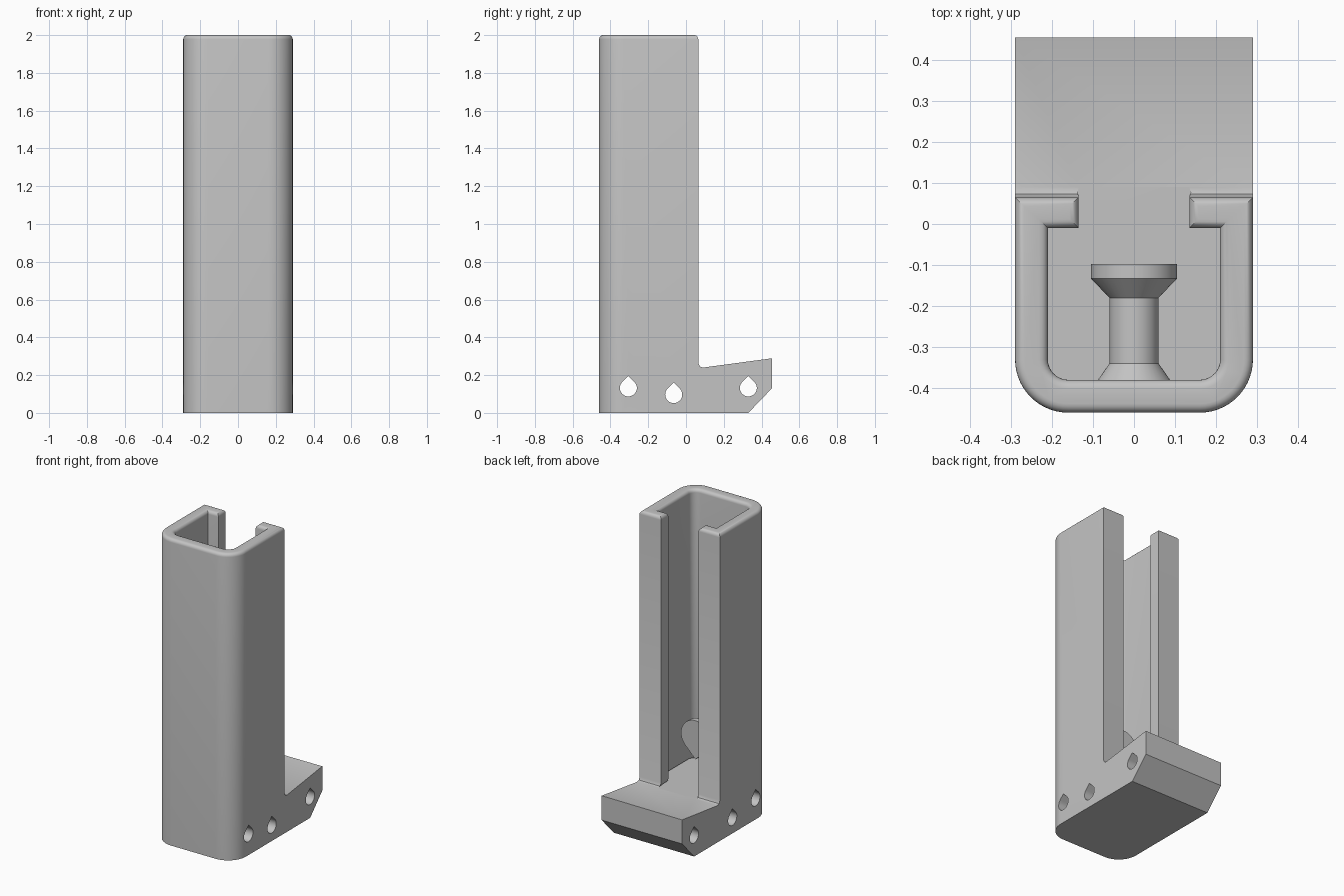
import bpy, bmesh
from math import sin, cos, radians, sqrt
from mathutils import Vector

if "Cube" in bpy.data.objects:
    bpy.data.objects.remove(bpy.data.objects["Cube"])

HALF, FLOOR, TOP = 0.29, 0.24, 2.0

grey = bpy.data.materials.new("plain_grey")
grey.use_nodes = True
grey.diffuse_color = (0.55, 0.55, 0.55, 1)
grey.node_tree.nodes["Principled BSDF"].inputs["Base Color"].default_value = (0.55, 0.55, 0.55, 1)


def make_object(name, bm):
    bmesh.ops.recalc_face_normals(bm, faces=bm.faces)
    mesh = bpy.data.meshes.new(name)
    bm.to_mesh(mesh)
    bm.free()
    mesh.materials.append(grey)
    obj = bpy.data.objects.new(name, mesh)
    bpy.context.collection.objects.link(obj)
    return obj


def loft(rings, bm=None):
    """Join matching rings of points into a closed solid."""
    bm = bm or bmesh.new()
    loops = [[bm.verts.new(p) for p in ring] for ring in rings]
    for a, b in zip(loops, loops[1:]):
        for i in range(len(a)):
            j = (i + 1) % len(a)
            bm.faces.new((a[i], a[j], b[j], b[i]))
    bm.faces.new(loops[0])
    bm.faces.new(loops[-1][::-1])
    return bm


def bevel_edges(bm, rule, radius, segments):
    edges = [e for e in bm.edges if rule(e.verts[0].co, e.verts[1].co)]
    bmesh.ops.bevel(bm, geom=edges, offset=radius, segments=segments,
                    profile=0.5, affect='EDGES', clamp_overlap=True)


def teardrop(radius, tip):
    """Circle with a right-angled point; tip is 1 for up and -1 for down."""
    arc = [radians(135 + 270 * i / 28) for i in range(29)]
    pts = [(radius * cos(a), tip * radius * sin(a)) for a in arc]
    return pts + [(0, tip * radius * sqrt(2))]


def upright(a, b):
    return abs(a.x - b.x) < 1e-4 and abs(a.y - b.y) < 1e-4


# Body: L-shaped side profile, widened across x
side = [(-0.46, 0), (0.33, 0), (0.455, 0.13), (0.455, 0.289),
        (0.09, FLOOR), (0.073, 0.246), (0.065, 0.265), (0.065, TOP), (-0.46, TOP)]
body_bm = loft([[(x, y, z) for y, z in side] for x in (-HALF, HALF)])
bevel_edges(body_bm, lambda a, b: upright(a, b) and a.y < -0.4, 0.13, 14)
bevel_edges(body_bm, lambda a, b: min(a.y, b.y) > 0.45 and min(a.z, b.z) > 0.12
            and (upright(a, b) or a.z + b.z > 0.5), 0.02, 5)
body = make_object("holder_body", body_bm)

# Cavity cutter: T-shaped channel with a slot through the back
half_channel = [(0.21, -0.38), (0.21, -0.01), (0.135, -0.01), (0.135, 0.09)]
channel = half_channel + [(-x, y) for x, y in reversed(half_channel)]
cavity_bm = loft([[(x, y, z) for x, y in channel] for z in (FLOOR, TOP + 0.1)])
bevel_edges(cavity_bm, lambda a, b: upright(a, b) and a.y < -0.3, 0.05, 8)
bevel_edges(cavity_bm, lambda a, b: max(a.z, b.z) < FLOOR + 0.01
            and min(a.y, b.y) < 0.08, 0.022, 4)
cutters = [make_object("cavity_cutter", cavity_bm)]

# Cross-hole cutters: three teardrop tunnels through the base
for y, z in ((-0.305, 0.132), (-0.065, 0.097), (0.33, 0.132)):
    drop = teardrop(0.045, 1)
    bm = loft([[(x, y + u, z + v) for u, v in drop] for x in (-0.4, 0.4)])
    cutters.append(make_object("hole_cutter", bm))

for cutter in cutters:
    cutter.hide_render = True
    mod = body.modifiers.new("cut", 'BOOLEAN')
    mod.operation, mod.solver, mod.object = 'DIFFERENCE', 'EXACT', cutter

# Bake the cuts, then round over the rim
baked = body.evaluated_get(bpy.context.evaluated_depsgraph_get())
bm = bmesh.new()
bm.from_mesh(baked.to_mesh())
body.modifiers.clear()
bmesh.ops.remove_doubles(bm, verts=bm.verts, dist=1e-5)
rim = [e for e in bm.edges if all(v.co.z > TOP - 1e-3 for v in e.verts)
       and e.calc_face_angle(0) > 0.5]
bmesh.ops.bevel(bm, geom=rim, offset=0.022, segments=5, profile=0.5,
                affect='EDGES', clamp_overlap=True)
bm.to_mesh(body.data)
bm.free()
for cutter in cutters:
    bpy.data.objects.remove(cutter)

# Peg: teardrop sections along y, flaring to the wall and to a wide head
stations = [(-0.39, 0.095), (-0.38, 0.088), (-0.34, 0.06), (-0.18, 0.06),
            (-0.133, 0.105), (-0.098, 0.105)]
peg = make_object("hanging_peg", loft(
    [[(u, y, 0.54 + v) for u, v in teardrop(r, -1)] for y, r in stations]))

for obj in (body, peg):
    bpy.ops.object.select_all(action='DESELECT')
    obj.select_set(True)
    bpy.context.view_layer.objects.active = obj
    bpy.ops.object.shade_smooth_by_angle(angle=radians(30))
